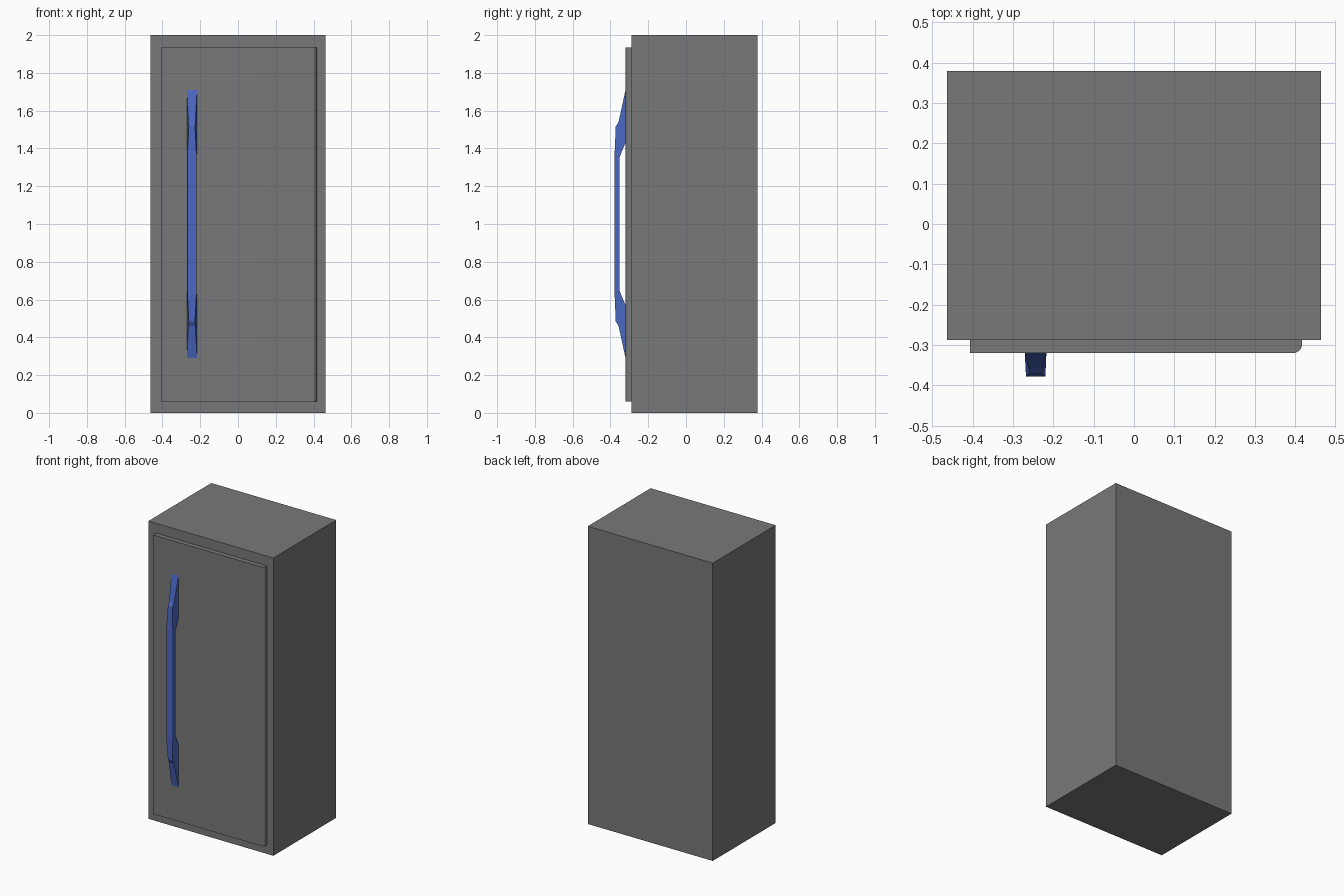
import bpy, bmesh, math

if "Cube" in bpy.data.objects:
    bpy.data.objects.remove(bpy.data.objects["Cube"])


def material(name, rgb):
    m = bpy.data.materials.new(name)
    m.diffuse_color = (*rgb, 1)
    m.use_nodes = True
    m.node_tree.nodes["Principled BSDF"].inputs["Base Color"].default_value = m.diffuse_color
    return m


grey = material("grey_enamel", (0.19, 0.19, 0.19))
blue = material("blue_handle", (0.07, 0.135, 0.54))


def finish(bm, name, mat):
    bmesh.ops.recalc_face_normals(bm, faces=bm.faces)
    me = bpy.data.meshes.new(name)
    bm.to_mesh(me)
    bm.free()
    me.materials.append(mat)
    ob = bpy.data.objects.new(name, me)
    bpy.context.collection.objects.link(ob)
    return ob


def extrude_plan(name, plan, z0, z1, mat):
    """Vertical prism from an (x, y) outline."""
    bm = bmesh.new()
    face = bm.faces.new([bm.verts.new((x, y, z0)) for x, y in plan])
    top = bmesh.ops.extrude_face_region(bm, geom=[face])["geom"]
    bmesh.ops.translate(bm, vec=(0, 0, z1 - z0),
                        verts=[v for v in top if isinstance(v, bmesh.types.BMVert)])
    return finish(bm, name, mat)


# Cabinet body
FRONT, BACK, HALF = -0.288, 0.379, 0.464
extrude_plan("cabinet_body", [(-HALF, FRONT), (HALF, FRONT), (HALF, BACK), (-HALF, BACK)],
             0, 2, grey)

# Door slab, rounded on the hinge side
DOOR_Y, RIGHT, R = -0.32, 0.417, 0.022
arc = [(RIGHT - R + R * math.sin(a), DOOR_Y + R - R * math.cos(a))
       for a in (math.pi / 2 * i / 6 for i in range(7))]
door = extrude_plan("door", [(-0.407, FRONT), (-0.407, DOOR_Y)] + arc + [(RIGHT, FRONT)],
                    0.06, 1.934, grey)
bpy.context.view_layer.objects.active = door
door.select_set(True)
bpy.ops.object.shade_smooth_by_angle(angle=math.radians(30))

# Handle: sections of (outer y, outer z, outer half width, inner y, inner z, inner half width)
upper = [
    (-0.320, 1.710, 0.027, -0.320, 1.430, 0.027),
    (-0.357, 1.540, 0.018, -0.331, 1.404, 0.026),
    (-0.372, 1.515, 0.016, -0.340, 1.383, 0.026),
    (-0.378, 1.370, 0.024, -0.351, 1.355, 0.025),
]
lower = [(yo, 2 - zo, wo, yi, 2 - zi, wi) for yo, zo, wo, yi, zi, wi in reversed(upper)]
bm = bmesh.new()
CX = -0.244
rings = [[bm.verts.new(p) for p in ((CX - wo, yo, zo), (CX + wo, yo, zo),
                                    (CX + wi, yi, zi), (CX - wi, yi, zi))]
         for yo, zo, wo, yi, zi, wi in upper + lower]
for a, b in zip(rings, rings[1:]):
    for i in range(4):
        j = (i + 1) % 4
        bm.faces.new((a[i], a[j], b[j], b[i]))
bm.faces.new(rings[0])
bm.faces.new(rings[-1])
finish(bm, "door_handle", blue)
